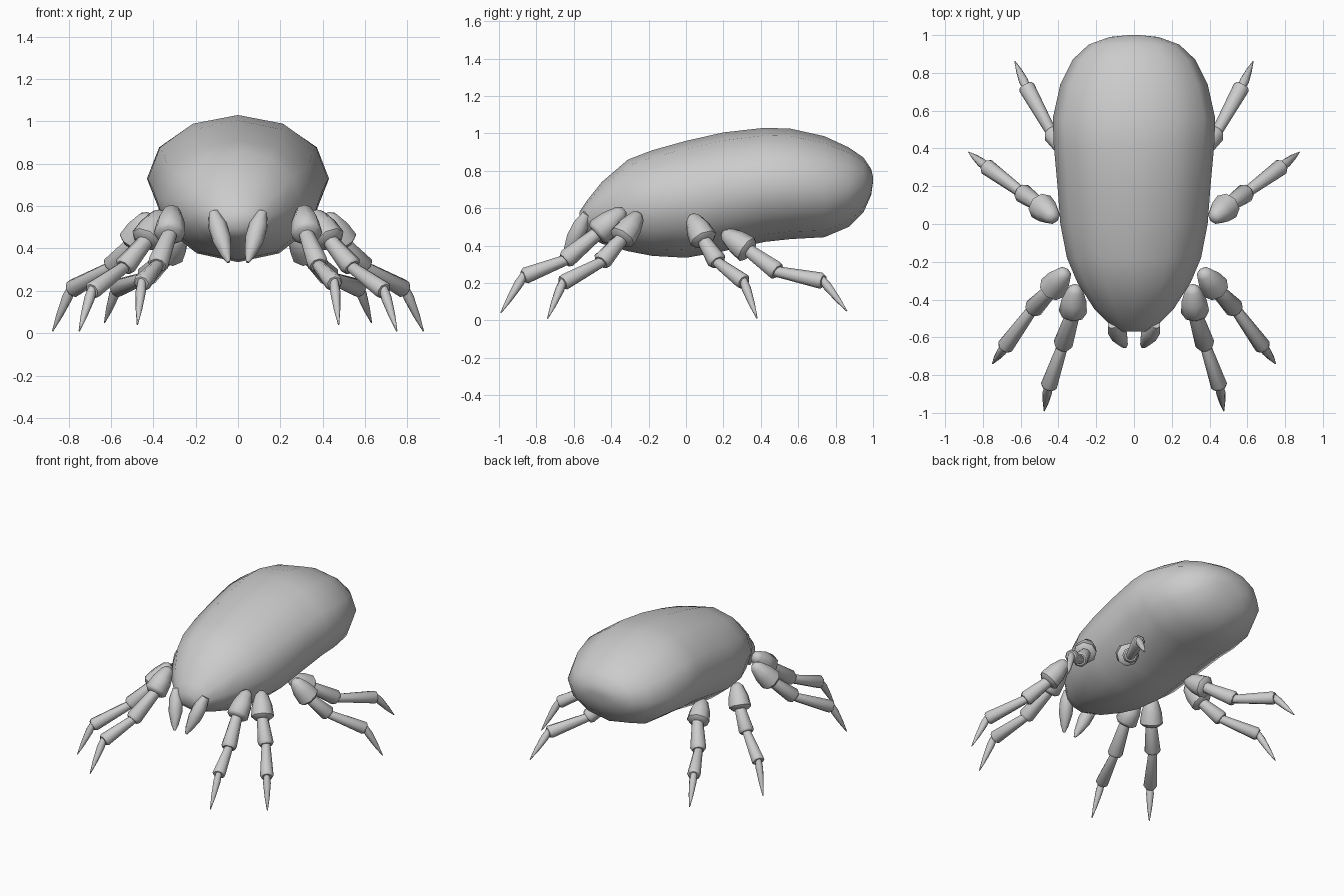
import bpy, bmesh, math
from mathutils import Vector

cube = bpy.data.objects.get("Cube")
if cube:
    bpy.data.objects.remove(cube, do_unlink=True)

grey = bpy.data.materials.new("plain grey")
grey.use_nodes = True
grey.diffuse_color = (0.6, 0.6, 0.6, 1)
grey.node_tree.nodes["Principled BSDF"].inputs["Base Color"].default_value = (0.6, 0.6, 0.6, 1)


def loft(name, rings, smooth_angle):
    """Skin a list of equal-sized point rings and close both ends."""
    bm = bmesh.new()
    loops = [[bm.verts.new(p) for p in ring] for ring in rings]
    n = len(loops[0])
    for a, b in zip(loops, loops[1:]):
        for i in range(n):
            j = (i + 1) % n
            bm.faces.new((a[i], a[j], b[j], b[i]))
    bm.faces.new(loops[0][::-1])
    bm.faces.new(loops[-1])
    bmesh.ops.recalc_face_normals(bm, faces=bm.faces)
    mesh = bpy.data.meshes.new(name)
    bm.to_mesh(mesh)
    bm.free()
    mesh.materials.append(grey)
    ob = bpy.data.objects.new(name, mesh)
    bpy.context.collection.objects.link(ob)
    bpy.ops.object.select_all(action='DESELECT')
    ob.select_set(True)
    bpy.context.view_layer.objects.active = ob
    bpy.ops.object.shade_smooth_by_angle(angle=math.radians(smooth_angle))
    return ob


def limb(name, start, end, profile, side, sides=8):
    """Turned segment from start to end; profile is (fraction, radius)."""
    a, b = Vector(start), Vector(end)
    a.x *= side
    b.x *= side
    turn = (b - a).to_track_quat('Z', 'Y')
    rings = []
    for t, r in profile:
        ring = []
        for i in range(sides):
            ang = math.tau * i / sides
            ring.append(a.lerp(b, t) + turn @ Vector((r * math.cos(ang), r * math.sin(ang), 0)))
        rings.append(ring)
    return loft(name, rings, 50)


# Body: twelve-sided sections (y, half width, bottom, top)
sections = [
    (-0.57, 0.06, 0.49, 0.58), (-0.53, 0.13, 0.45, 0.64), (-0.45, 0.21, 0.41, 0.74),
    (-0.31, 0.30, 0.37, 0.86), (-0.18, 0.355, 0.345, 0.91), (0.00, 0.39, 0.335, 0.96),
    (0.20, 0.405, 0.37, 1.005), (0.42, 0.425, 0.42, 1.03), (0.56, 0.43, 0.435, 1.025),
    (0.74, 0.39, 0.445, 0.985), (0.87, 0.325, 0.50, 0.925), (0.95, 0.24, 0.58, 0.87),
    (0.99, 0.13, 0.67, 0.81), (1.00, 0.03, 0.74, 0.77)]
rings = []
for y, w, low, high in sections:
    mid, half = (low + high) / 2, (high - low) / 2
    rings.append([(w * math.cos(math.tau * i / 12), y, mid + half * math.sin(math.tau * i / 12))
                  for i in range(12)])
loft("body", rings, 80)

# Radius profiles for the leg segments
hip = [(0, 0.02), (0.12, 0.042), (0.5, 0.066), (0.9, 0.075), (1.0, 0.055)]
thigh = [(0, 0.036), (0.92, 0.052), (1, 0.04)]
shin = [(0, 0.028), (0.95, 0.044), (1, 0.034)]
claw = [(0, 0.02), (0.25, 0.025), (0.65, 0.016), (1, 0.003)]

# Joint positions from the hip to the claw tip, left side
legs = {
    "front": [(0.31, -0.33, 0.59), (0.325, -0.48, 0.46), (0.38, -0.65, 0.32),
              (0.455, -0.87, 0.235), (0.475, -0.99, 0.04)],
    "second": [(0.36, -0.25, 0.57), (0.44, -0.35, 0.43), (0.54, -0.455, 0.31),
               (0.69, -0.66, 0.20), (0.75, -0.74, 0.01)],
    "third": [(0.42, 0.03, 0.56), (0.50, 0.10, 0.42), (0.60, 0.17, 0.31),
              (0.79, 0.31, 0.205), (0.875, 0.38, 0.01)],
    "rear": [(0.27, 0.20, 0.47), (0.33, 0.34, 0.37), (0.44, 0.49, 0.26),
             (0.575, 0.735, 0.21), (0.63, 0.86, 0.05)]}
parts = [("hip", hip), ("thigh", thigh), ("shin", shin), ("claw", claw)]

for side, word in ((1, "left"), (-1, "right")):
    for leg, joints in legs.items():
        for k, (part, profile) in enumerate(parts):
            a, b = Vector(joints[k]), Vector(joints[k + 1])
            if k:
                a -= (b - a).normalized() * 0.02
            limb(f"{word}_{leg}_{part}", a, b, profile, side)
    # Tapered mouth fang
    limb(f"{word}_fang", (0.115, -0.53, 0.57), (0.045, -0.65, 0.335),
         [(0, 0.025), (0.25, 0.045), (0.55, 0.045), (0.85, 0.025), (1, 0.008)], side)
